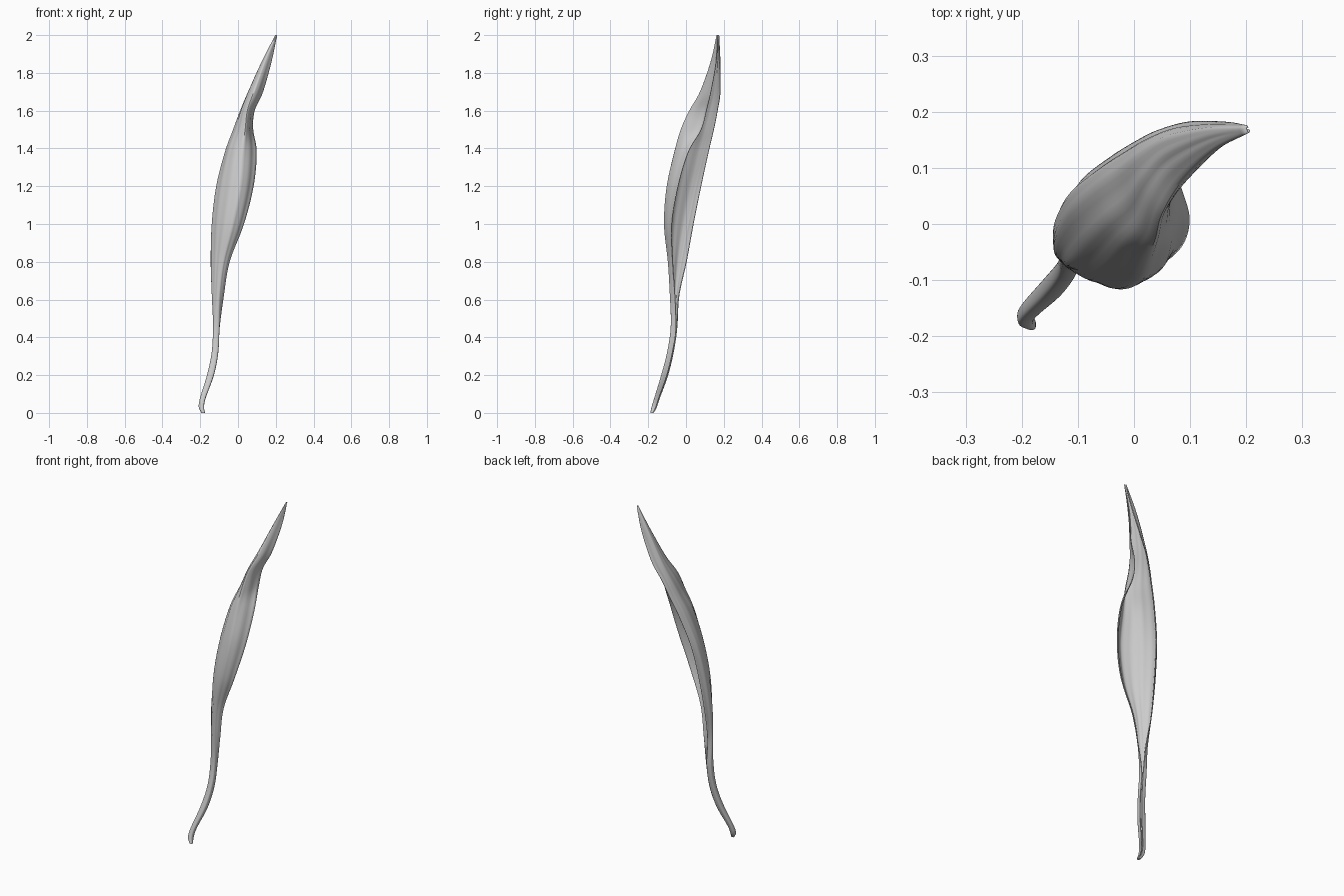
import bpy, bmesh, math
from mathutils import Vector

if "Cube" in bpy.data.objects:
    bpy.data.objects.remove(bpy.data.objects["Cube"])

# Stalk rings: z, centre x, centre y, radius
STALK = [
    (0.00, -0.183, -0.180, 0.008),
    (0.03, -0.193, -0.168, 0.014),
    (0.08, -0.185, -0.152, 0.015),
    (0.20, -0.145, -0.112, 0.019),
    (0.32, -0.121, -0.082, 0.018),
    (0.45, -0.114, -0.063, 0.018),
]

# Blade sections: z, then five (x, y) points from the left margin,
# round the keel to the right margin (a gutter open towards back right)
BLADE = [
    (0.62, (-.115, -.037), (-.137, -.053), (-.122, -.072), (-.100, -.083), (-.076, -.058)),
    (0.80, (-.123, .002), (-.143, -.035), (-.115, -.076), (-.078, -.093), (-.045, -.070)),
    (1.00, (-.112, .038), (-.138, -.003), (-.100, -.075), (-.028, -.113), (.030, -.075)),
    (1.20, (-.090, .078), (-.114, .035), (-.074, -.051), (.012, -.099), (.080, -.042)),
    (1.38, (-.040, .117), (-.067, .075), (-.040, -.015), (.030, -.058), (.096, .012)),
    (1.50, (.005, .145), (-.023, .105), (.000, .022), (.042, -.022), (.077, .080)),
    (1.60, (.045, .165), (.015, .132), (.025, .067), (.053, .022), (.085, .108)),
    (1.70, (.100, .180), (.058, .155), (.063, .112), (.088, .077), (.130, .132)),
    (1.86, (.165, .180), (.130, .170), (.132, .149), (.145, .133), (.176, .160)),
    (2.00, (.203, .174), (.200, .172), (.200, .168), (.203, .164), (.206, .168)),
]


def smooth_row(pts, steps):
    """Catmull-Rom curve through a row of points."""
    pts = [2 * pts[0] - pts[1]] + pts + [2 * pts[-1] - pts[-2]]
    out = []
    for i in range(1, len(pts) - 2):
        p0, p1, p2, p3 = pts[i - 1:i + 3]
        for s in range(steps):
            t = s / steps
            out.append(0.5 * (2 * p1 + (p2 - p0) * t
                              + (2 * p0 - 5 * p1 + 4 * p2 - p3) * t * t
                              + (3 * p1 - p0 - 3 * p2 + p3) * t ** 3))
    return out + [pts[-2].copy()]


# Collect all sections from the stalk up to the tip
sections = []
for z, cx, cy, r in STALK:
    angles = [math.radians(a) for a in (55, 140, 225, 310, 395)]
    sections.append([Vector((cx + r * math.cos(a), cy + r * math.sin(a), z)) for a in angles])
for z, *pts in BLADE:
    sections.append([Vector((x, y, z)) for x, y in pts])

# Smooth round each section, then along the length
across = [smooth_row(s, 8) for s in sections]
columns = [smooth_row(list(c), 8) for c in zip(*across)]
rows = [list(r) for r in zip(*columns)]

# Shallow lengthwise veins on the blade
n = len(rows[0])
for row in rows:
    centre = sum(row, Vector()) / n
    z = centre.z
    fade = max(0.0, min(1.0, (z - 0.5) / 0.4, (1.95 - z) / 0.4))
    for j, p in enumerate(row):
        u = j / (n - 1) - 0.5
        out = Vector((p.x - centre.x, p.y - centre.y, 0))
        if out.length > 1e-5:
            p += out.normalized() * 0.002 * math.cos(u * 44 + 2 * z) * fade

# Leaf surface
bm = bmesh.new()
grid = [[bm.verts.new(p) for p in row] for row in rows]
for a, b in zip(grid, grid[1:]):
    for j in range(n - 1):
        bm.faces.new((a[j], a[j + 1], b[j + 1], b[j]))
bm.faces.new(list(reversed(grid[0])))
mesh = bpy.data.meshes.new("leaf")
bm.to_mesh(mesh)
bm.free()
leaf = bpy.data.objects.new("leaf", mesh)
bpy.context.collection.objects.link(leaf)

# Thin leaf thickness
solid = leaf.modifiers.new("thickness", 'SOLIDIFY')
solid.thickness = 0.004
solid.offset = 0

bpy.context.view_layer.objects.active = leaf
leaf.select_set(True)
bpy.ops.object.shade_smooth_by_angle(angle=math.radians(50))
